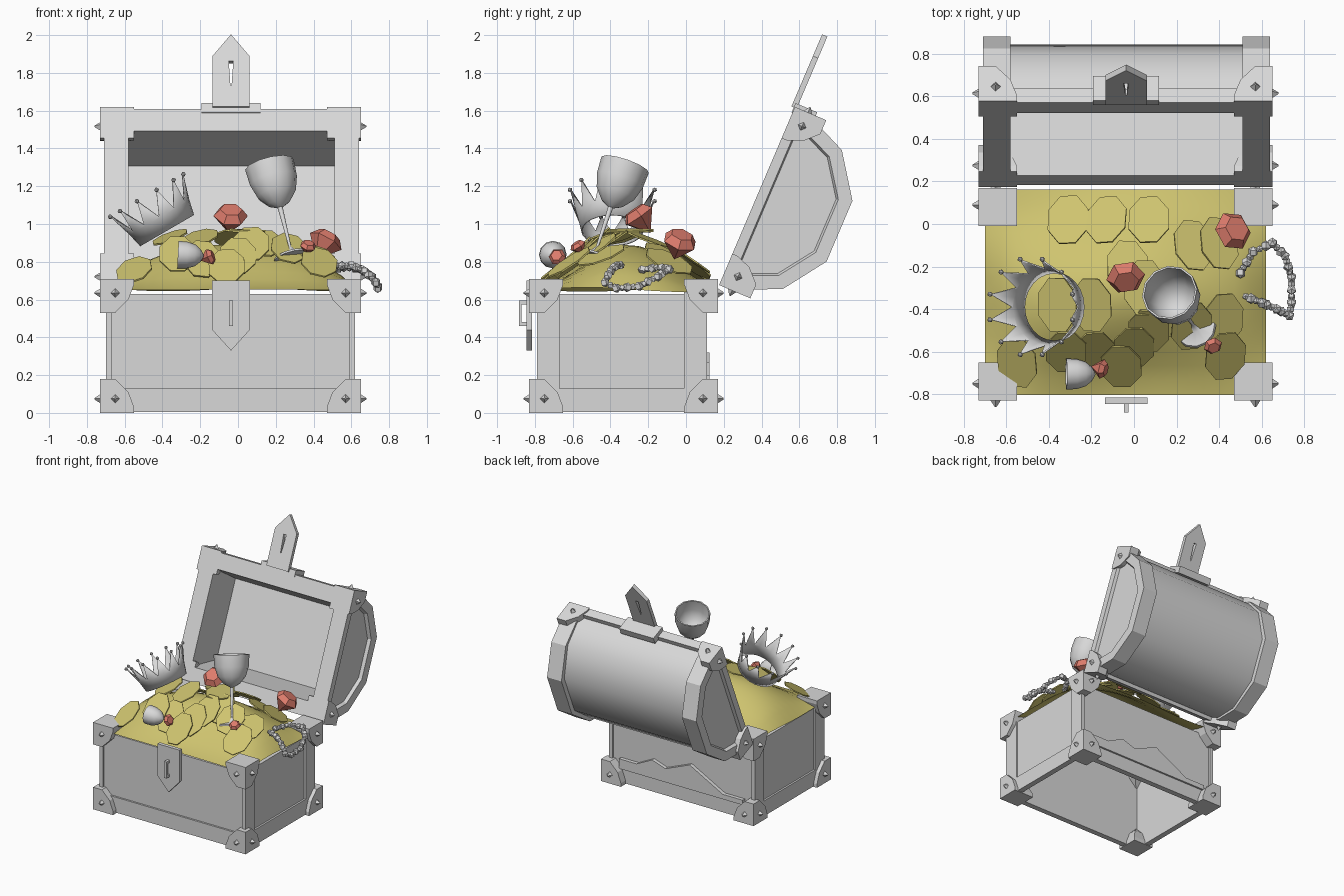
import bpy, bmesh, math
from math import sin, cos, pi, radians
from mathutils import Matrix, Vector

cube = bpy.data.objects.get("Cube")
if cube:
    bpy.data.objects.remove(cube)


def material(name, rgb):
    m = bpy.data.materials.new(name)
    m.use_nodes = True
    m.diffuse_color = (*rgb, 1)
    m.node_tree.nodes["Principled BSDF"].inputs["Base Color"].default_value = (*rgb, 1)
    return m


GREY = material("plain grey", (0.69, 0.69, 0.69))
GOLD = material("gold", (0.62, 0.55, 0.16))
RED = material("ruby red", (0.72, 0.2, 0.15))


def make(name, bm, mat=GREY, M=None, smooth=None, recalc=True):
    if M:
        bm.transform(M)
    if recalc:
        bmesh.ops.recalc_face_normals(bm, faces=bm.faces[:])
    me = bpy.data.meshes.new(name)
    bm.to_mesh(me)
    bm.free()
    me.materials.append(mat)
    if smooth:
        me.shade_smooth()
        me.set_sharp_from_angle(angle=radians(smooth))
    ob = bpy.data.objects.new(name, me)
    bpy.context.collection.objects.link(ob)
    return ob


def box(bm, lo, hi):
    lo, hi = Vector(lo), Vector(hi)
    M = Matrix.Translation((lo + hi) / 2) @ Matrix.Diagonal((*(hi - lo), 1))
    bmesh.ops.create_cube(bm, size=1, matrix=M)


def prism(bm, poly, t0, t1, place):
    """Extrude a 2D outline from t0 to t1; place(a, b, t) gives the 3D point."""
    rings = [[bm.verts.new(place(a, b, t)) for a, b in poly] for t in (t0, t1)]
    caps = [bm.faces.new(r) for r in rings]
    n = len(poly)
    for i in range(n):
        j = (i + 1) % n
        bm.faces.new((rings[0][i], rings[0][j], rings[1][j], rings[1][i]))
    return caps


def lathe(profile, segs):
    bm = bmesh.new()
    rings = [[bm.verts.new((r * cos(2 * pi * k / segs), r * sin(2 * pi * k / segs), z))
              for k in range(segs)] for r, z in profile]
    for a, b in zip(rings, rings[1:]):
        for k in range(segs):
            j = (k + 1) % segs
            bm.faces.new((a[k], a[j], b[j], b[k]))
    bmesh.ops.remove_doubles(bm, verts=bm.verts[:], dist=1e-5)
    return bm


def pose(loc, axis, scale=1.0):
    """Place an object with its z axis along the given direction."""
    return (Matrix.Translation(loc) @ Vector(axis).to_track_quat('Z', 'Y').to_matrix().to_4x4()
            @ Matrix.Scale(scale, 4))


def along_x(a, b, t):
    return (t, a, b)


def along_y(a, b, t):
    return (a, t, b)


def along_z(a, b, t):
    return (a, b, t)


# Studded corner bracket, growing from its outer corner in direction s
def bracket(name, o, s, M=None):
    bm = bmesh.new()
    w, c = 0.18, 0.08
    pts = [(x, y, z) for z in (0, 0.03) for x in (0, w) for y in (0, w)]
    pts += [(x, y, 0.11) for x in (0, 0.15) for y in (0, 0.15)]
    pts += [(x, y, w) for x in (0, c) for y in (0, c)]
    for p in pts:
        bm.verts.new([o[i] + s[i] * p[i] for i in range(3)])
    bmesh.ops.convex_hull(bm, input=bm.verts[:])
    bmesh.ops.dissolve_limit(bm, angle_limit=0.02, verts=bm.verts[:], edges=bm.edges[:])
    for i in (0, 1):
        p, d = [0.08, 0.08, 0.075], [0, 0, 0]
        p[i], d[i] = -0.012, -s[i]
        loc = [o[k] + s[k] * p[k] for k in range(3)]
        bmesh.ops.create_cone(bm, cap_ends=True, segments=4, radius1=0.027, radius2=0.004,
                              depth=0.035, matrix=pose(loc, d))
    make(name, bm, M=M)


# Chest body: open shell with corner posts and base rails
X0, X1, Y0, Y1 = -0.70, 0.62, -0.79, 0.11
bm = bmesh.new()
t, inset = 0.03, 0.015
for y in (Y0 + inset, Y1 - inset - t):
    box(bm, (X0 + inset, y, 0.02), (X1 - inset, y + t, 0.63))
for x in (X0 + inset, X1 - inset - t):
    box(bm, (x, Y0 + inset, 0.02), (x + t, Y1 - inset, 0.63))
make("body_panels", bm)

bm = bmesh.new()
for x in (X0, X1 - 0.03):
    for y in (Y0, Y1 - 0.12):
        box(bm, (x, y, 0.01), (x + 0.03, y + 0.12, 0.64))
for y in (Y0, Y1 - 0.045):
    box(bm, (X0, y, 0.005), (X1, y + 0.045, 0.13))
for x in (X0, X1 - 0.045):
    box(bm, (x, Y0, 0.005), (x + 0.045, Y1, 0.13))
make("body_frame", bm)

bm = bmesh.new()
prism(bm, [(-0.6, 0.12), (0.52, 0.12), (0.52, 0.2), (0.36, 0.2), (0.22, 0.27), (0.1, 0.23),
           (-0.12, 0.32), (-0.42, 0.16), (-0.6, 0.16)], 0.08, 0.125, along_y)
make("back_plank", bm)

for sx, x in ((1, -0.73), (-1, 0.65)):
    for sy, y in ((1, -0.83), (-1, 0.17)):
        for sz, z in ((1, 0), (-1, 0.71)):
            bracket("body_bracket", (x, y, z), (sx, sy, sz))

# Front lock plate with its staple
CX = -0.037
bm = bmesh.new()
prism(bm, [(CX - 0.1, 0.70), (CX + 0.1, 0.70), (CX + 0.1, 0.44), (CX, 0.33), (CX - 0.1, 0.44)],
      -0.845, -0.815, along_y)
for z in (0.46, 0.575):
    box(bm, (CX - 0.011, -0.885, z), (CX + 0.011, -0.84, z + 0.02))
box(bm, (CX - 0.011, -0.885, 0.46), (CX + 0.011, -0.87, 0.595))
make("lock_plate", bm)

# Lid, drawn closed as (x, depth, height), then swung open by LID
d, n = Vector((0, 0.392, 0.92)), Vector((0, 0.92, -0.392))
LID = Matrix(((1, 0, 0, 0), (0, d.y, n.y, 0.175), (0, d.z, n.z, 0.677), (0, 0, 0, 1)))
MID = 0.512


def mirrored(half):
    return [(MID - a, b) for a, b in half] + [(MID + a, b) for a, b in reversed(half)]


dome = mirrored([(0.478, 0), (0.478, 0.14), (0.4, 0.318), (0.175, 0.475)])
for x, xe in ((-0.58, -0.71), (0.51, 0.64)):
    bm = bmesh.new()
    cap = prism(bm, dome, x, xe, along_x)[1]
    bmesh.ops.recalc_face_normals(bm, faces=bm.faces[:])
    for width in (0.075, 0.012):
        bmesh.ops.inset_region(bm, faces=[cap], thickness=width)
    bmesh.ops.translate(bm, verts=cap.verts[:], vec=(0.025 if xe < 0 else -0.025, 0, 0))
    make("lid_end_band", bm, M=LID)

# Barrel: rounded outside, flat-faced hollow inside
bm = bmesh.new()
outer = mirrored([(0.464, 0), (0.464, 0.129), (0.388, 0.293), (0.17, 0.437)])
inner = mirrored([(0.375, 0), (0.31, 0.325)])
prism(bm, outer + inner[::-1], -0.6, 0.53, along_x)
make("lid_barrel", bm, M=LID, smooth=42)

bm = bmesh.new()
for u in (0.02, 0.9):
    box(bm, (-0.6, u, 0.0), (0.53, u + 0.112, 0.07))
make("lid_rim", bm, M=LID)

for sx, x in ((1, -0.73), (-1, 0.65)):
    for su, u in ((1, 0), (-1, 1.025)):
        bracket("lid_bracket", (x, u, 0), (sx, su, 1), LID)

# Hasp with a slot cut through it
bm = bmesh.new()
box(bm, (CX - 0.155, 0.99, -0.005), (CX + 0.155, 1.045, 0.12))
make("hasp_base", bm, M=LID)
bm = bmesh.new()
prism(bm, [(CX - 0.098, 1.02), (CX + 0.098, 1.02), (CX + 0.098, 1.31), (CX, 1.435),
           (CX - 0.098, 1.31)], -0.018, 0.012, along_z)
hasp = make("hasp", bm, M=LID)
bm = bmesh.new()
prism(bm, [(CX - 0.003, 1.14), (CX + 0.003, 1.14), (CX + 0.012, 1.28), (CX - 0.012, 1.28)],
      -0.1, 0.1, along_z)
cutter = make("hasp_slot_cutter", bm, M=LID)
cutter.hide_render = True
cutter.hide_set(True)
cut = hasp.modifiers.new("slot", 'BOOLEAN')
cut.object, cut.operation, cut.solver = cutter, 'DIFFERENCE', 'EXACT'


# Heap of gold, broad in width and ridged in depth
def heap(x, y):
    bx = max(0, 1 - ((x + 0.04) / 0.66) ** 2)
    by = max(0, cos(pi / 2 * (y + 0.32) / 0.49)) ** 1.6
    return 0.652 + 0.24 * bx ** 0.8 * by + 0.015 * sin(7 * x + 1) * cos(6 * y)


bm = bmesh.new()
bmesh.ops.create_grid(bm, x_segments=18, y_segments=14, size=1)
for v in bm.verts:
    x, y = -0.04 + 0.66 * v.co.x, -0.32 + 0.483 * v.co.y
    v.co = (x, y, heap(x, y))
make("gold_heap", bm, GOLD, smooth=60, recalc=False)

# Oval eight-sided coins propped on the slopes, steeper at the front
coins = [(-0.31, 0.02), (-0.13, 0.02), (0.07, 0.02), (0.28, -0.1), (0.4, -0.09), (-0.36, -0.38),
         (-0.2, -0.38), (-0.55, -0.65), (-0.32, -0.6), (-0.19, -0.6), (0.0, -0.58), (0.07, -0.5),
         (0.14, -0.42), (0.27, -0.48), (0.43, -0.62), (0.42, -0.45), (-0.06, -0.67),
         (0.05, -0.3), (-0.03, -0.2)]
for i, (x, y) in enumerate(coins):
    e = 0.04
    gx, gy = (heap(x + e, y) - heap(x - e, y)) / e / 2, (heap(x, y + e) - heap(x, y - e)) / e / 2
    steep = 1.5 if y < -0.3 else 1.0
    nrm = Vector((-gx * 1.2 + 0.15 * sin(i * 5), -gy * steep, 1))
    bm = bmesh.new()
    bmesh.ops.create_cone(bm, cap_ends=True, segments=8, radius1=0.138, radius2=0.138, depth=0.009,
                          matrix=Matrix.Diagonal((0.74, 1, 1, 1)) @ Matrix.Rotation(pi / 8, 4, 'Z'))
    tilt = Vector((0, 0, 1)).rotation_difference(nrm).to_matrix().to_4x4()
    make("coin", bm, GOLD, Matrix.Translation((x, y, heap(x, y) + 0.05 + 0.015 * (i % 3))) @ tilt)

# Crown: zigzag band with ball tips
bm = bmesh.new()
N = 12
low, mid, tips = [], [], []
for k in range(2 * N):
    a = pi * k / N
    r, z = (0.232, 0.215) if k % 2 else (0.184, 0.085)
    low.append(bm.verts.new((0.165 * cos(a), 0.165 * sin(a), 0)))
    mid.append(bm.verts.new((0.183 * cos(a), 0.183 * sin(a), 0.08)))
    tips.append(bm.verts.new((r * cos(a), r * sin(a), z)))
for k in range(2 * N):
    j = (k + 1) % (2 * N)
    bm.faces.new((low[k], low[j], mid[j], mid[k]))
    bm.faces.new((mid[k], mid[j], tips[j], tips[k]))
for v in tips[1::2]:
    bmesh.ops.create_icosphere(bm, subdivisions=1, radius=0.013, matrix=Matrix.Translation(v.co))
crown = make("crown", bm, M=pose((-0.375, -0.39, 0.965), (-0.5, 0, 0.86)), smooth=35)
crown.modifiers.new("thickness", 'SOLIDIFY').thickness = 0.008

# Goblet, its foot sunk among the coins, and a small loose cup
bowl = [(0.014, 0.225), (0.06, 0.25), (0.105, 0.305), (0.128, 0.38), (0.133, 0.47),
        (0.124, 0.47), (0.117, 0.38), (0.09, 0.315), (0, 0.265)]
foot = [(0, -0.06), (0.1, -0.06), (0.095, -0.048), (0.03, -0.035), (0.007, 0)]
make("goblet", lathe(foot + bowl, 12), M=pose((0.275, -0.47, 0.88), (-0.11, 0.15, 0.44)), smooth=50)
make("small_cup", lathe([(0, 0.22)] + bowl, 12),
     M=pose((-0.06, -0.705, 0.825), (-1, 0, 0.05), 0.55), smooth=50)

# Six-sided gems
for loc, axis, r in (((-0.04, -0.245, 1.035), (0.08, -0.55, 0.8), 0.092),
                     ((0.46, -0.035, 0.9), (0.45, 0.25, 0.8), 0.095),
                     ((0.37, -0.57, 0.88), (0.2, -0.5, 0.8), 0.045),
                     ((-0.155, -0.68, 0.825), (0.8, -0.2, 0.3), 0.047)):
    make("gem", lathe([(0, -1.1), (1, 0.1), (0.65, 0.55), (0, 0.55)], 6), RED, pose(loc, axis, r))

# Chunky bead necklace spilling over the side
path = [Vector(p) for p in ((0.5, -0.23, 0.76), (0.56, -0.13, 0.77), (0.65, -0.09, 0.76),
                            (0.71, -0.15, 0.72), (0.74, -0.25, 0.67), (0.74, -0.37, 0.66),
                            (0.73, -0.43, 0.69), (0.67, -0.4, 0.75), (0.6, -0.37, 0.78),
                            (0.5, -0.33, 0.78))]
bm = bmesh.new()
for a, b in zip(path, path[1:]):
    count = max(2, round((b - a).length / 0.03))
    for k in range(count):
        M = Matrix.Translation(a.lerp(b, k / count)) @ Matrix.Rotation(k * 1.3 + a.x * 9, 4, 'X')
        bmesh.ops.create_uvsphere(bm, u_segments=5, v_segments=3, radius=0.026 - 0.007 * (k % 2),
                                  matrix=M)
make("necklace", bm)
